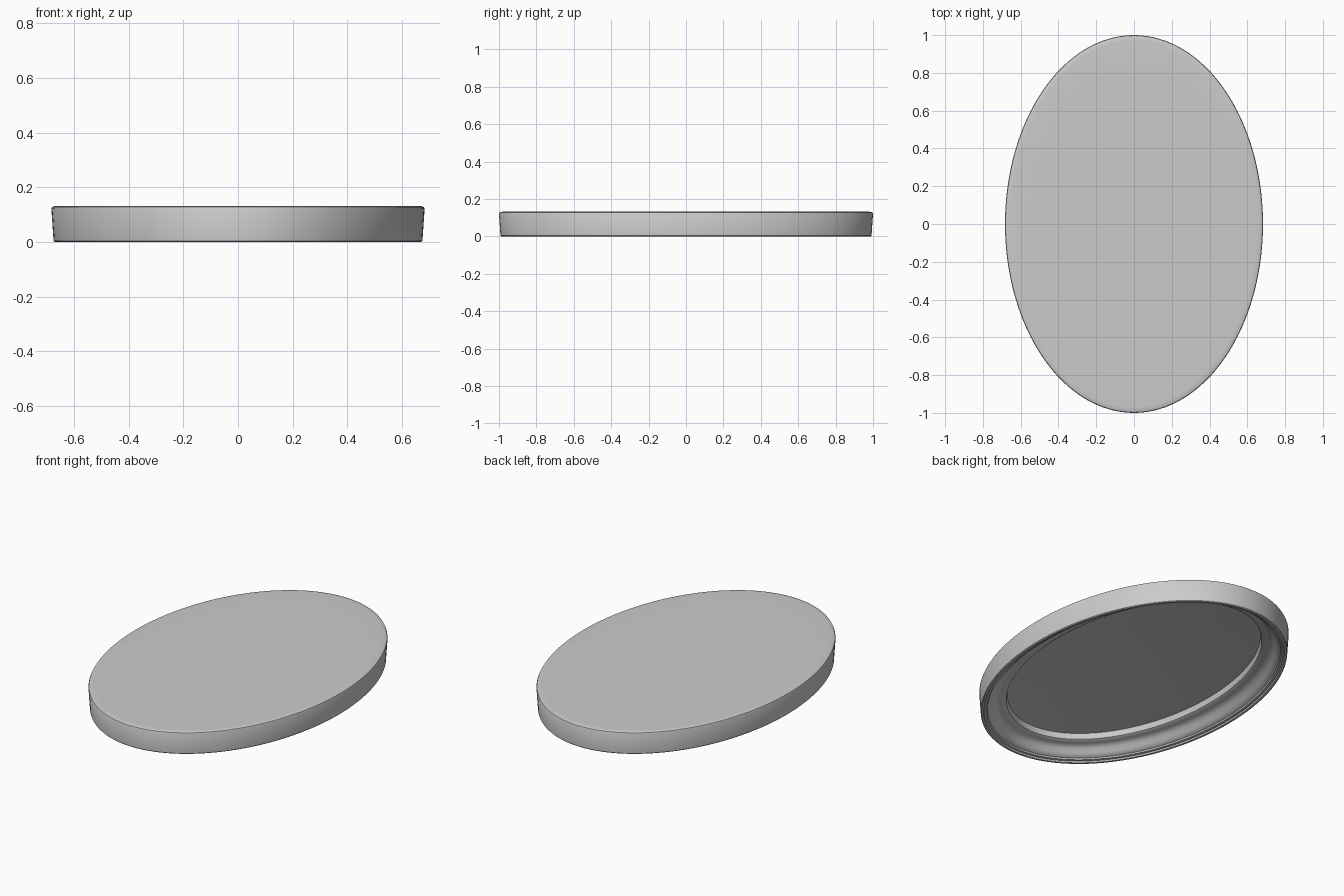
import bpy, bmesh, math

if "Cube" in bpy.data.objects:
    bpy.data.objects.remove(bpy.data.objects["Cube"])

SEGMENTS = 128
RX, RY = 0.683, 1.0

# Cross-section as (inset from widest edge, height): top, side wall, rim, cove, recess
PROFILE = [
    (0.16, 0.132), (0.03, 0.132), (0.010, 0.131), (0.003, 0.128), (0.0, 0.122),
    (0.008, 0.004), (0.012, 0.0), (0.024, 0.0), (0.028, 0.008), (0.040, 0.010),
    (0.044, 0.018), (0.056, 0.022), (0.070, 0.036), (0.084, 0.054), (0.098, 0.064),
    (0.115, 0.069), (0.138, 0.070), (0.148, 0.076), (0.154, 0.108), (0.165, 0.110),
]


def ellipse_ring(bm, inset, z):
    return [bm.verts.new(((RX - inset) * math.cos(a), (RY - inset) * math.sin(a), z))
            for a in (2 * math.pi * i / SEGMENTS for i in range(SEGMENTS))]


# Sweep the section around the oval and cap the top and the recessed underside
bm = bmesh.new()
rings = [ellipse_ring(bm, d, z) for d, z in PROFILE]
for a, b in zip(rings, rings[1:]):
    for i in range(SEGMENTS):
        j = (i + 1) % SEGMENTS
        bm.faces.new((a[i], b[i], b[j], a[j]))
bm.faces.new(rings[0])
bm.faces.new(list(reversed(rings[-1])))
bmesh.ops.recalc_face_normals(bm, faces=bm.faces)

mesh = bpy.data.meshes.new("oval_base")
bm.to_mesh(mesh)
bm.free()
base = bpy.data.objects.new("oval_base", mesh)
bpy.context.collection.objects.link(base)

# Smooth shading with crisp rim steps
bpy.context.view_layer.objects.active = base
base.select_set(True)
bpy.ops.object.shade_smooth_by_angle(angle=math.radians(40))
